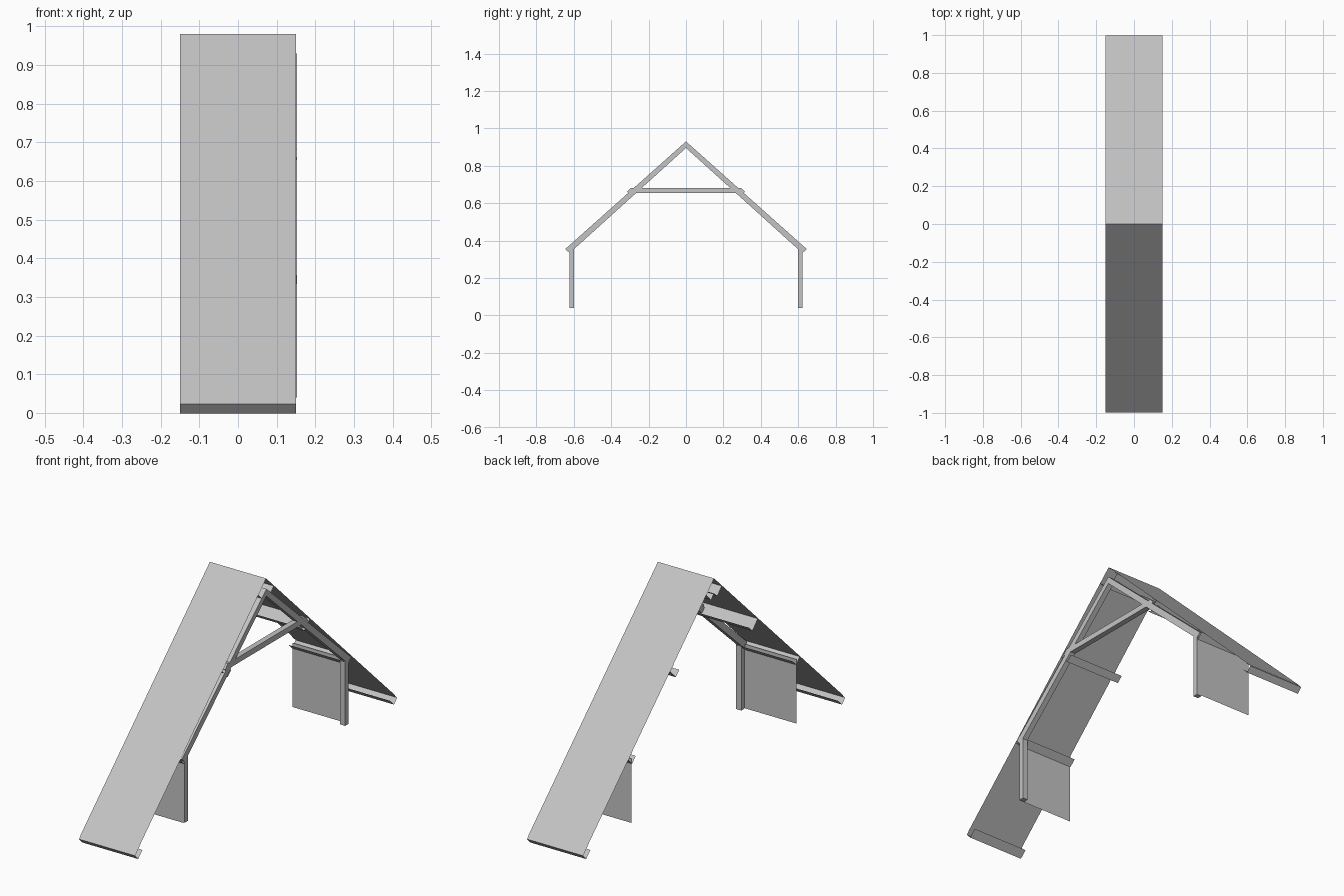
import bpy
from mathutils import Vector

cube = bpy.data.objects.get("Cube")
if cube:
    bpy.data.objects.remove(cube, do_unlink=True)

HALF = 0.15                      # half the bay width
RIDGE, FALL = 0.98, 0.955        # roof ridge height and slope
FRAME = (0.125, 0.152)           # frame depth along x

steel = bpy.data.materials.new("light grey steel")
steel.use_nodes = True
grey = (0.55, 0.55, 0.55, 1)
steel.diffuse_color = grey
steel.node_tree.nodes["Principled BSDF"].inputs["Base Color"].default_value = grey


def make(name, verts, faces):
    mesh = bpy.data.meshes.new(name)
    mesh.from_pydata(verts, [], faces)
    mesh.materials.append(steel)
    obj = bpy.data.objects.new(name, mesh)
    bpy.context.collection.objects.link(obj)
    return obj


def sheet(name, path):
    """Sweep an open (y, z) path along x as thin sheet metal."""
    n = len(path)
    verts = [(x, y, z) for x in (-HALF, HALF) for y, z in path]
    faces = [(i, i + 1, n + i + 1, n + i) for i in range(n - 1)]
    return make(name, verts, faces)


def bar(name, outline):
    """Extrude a closed (y, z) outline across the frame depth."""
    n = len(outline)
    verts = [(x, y, z) for x in FRAME for y, z in outline]
    faces = [tuple(reversed(range(n))), tuple(range(n, 2 * n))]
    faces += [(i, (i + 1) % n, n + (i + 1) % n, n + i) for i in range(n)]
    return make(name, verts, faces)


def purlin(y, depth, flange):
    """Channel profile hung square to the roof slope."""
    down = Vector((1, -FALL)).normalized()
    inward = Vector((-FALL, -1)).normalized()
    top = Vector((y, RIDGE - FALL * y)) + inward * 0.002
    low = top + inward * depth
    return [top - down * flange, top, low, low - down * flange]


purlins = {
    "ridge_purlin": (0.06, 0.05, 0.03),
    "middle_purlin": (0.335, 0.06, 0.037),
    "wall_purlin": (0.655, 0.04, 0.04),
    "eave_purlin": (1.0, 0.034, 0.045),
}

for side, s in (("front", -1), ("back", 1)):
    def flip(points):
        pts = [(s * y, z) for y, z in points]
        return pts if s > 0 else pts[::-1]

    # Roof and wall cladding
    sheet(side + "_roof_sheet", flip([(0, RIDGE), (0.988, RIDGE - FALL * 0.988)]))
    sheet(side + "_wall_sheet", flip([(0.628, 0.35), (0.628, 0.04)]))

    # Purlins under the roof
    for name, dims in purlins.items():
        sheet(side + "_" + name, flip(purlin(*dims)))

    # Portal frame
    bar(side + "_rafter", flip([(0, 0.895), (0.622, 0.333), (0.645, 0.355), (0, 0.93)]))
    bar(side + "_post", flip([(0.6, 0.04), (0.624, 0.04), (0.624, 0.345), (0.6, 0.353)]))

# Collar tie between the rafters
bar("collar_tie", [(-0.31, 0.655), (0.31, 0.655), (0.315, 0.66), (0.295, 0.682),
                   (-0.295, 0.682), (-0.315, 0.66)])
